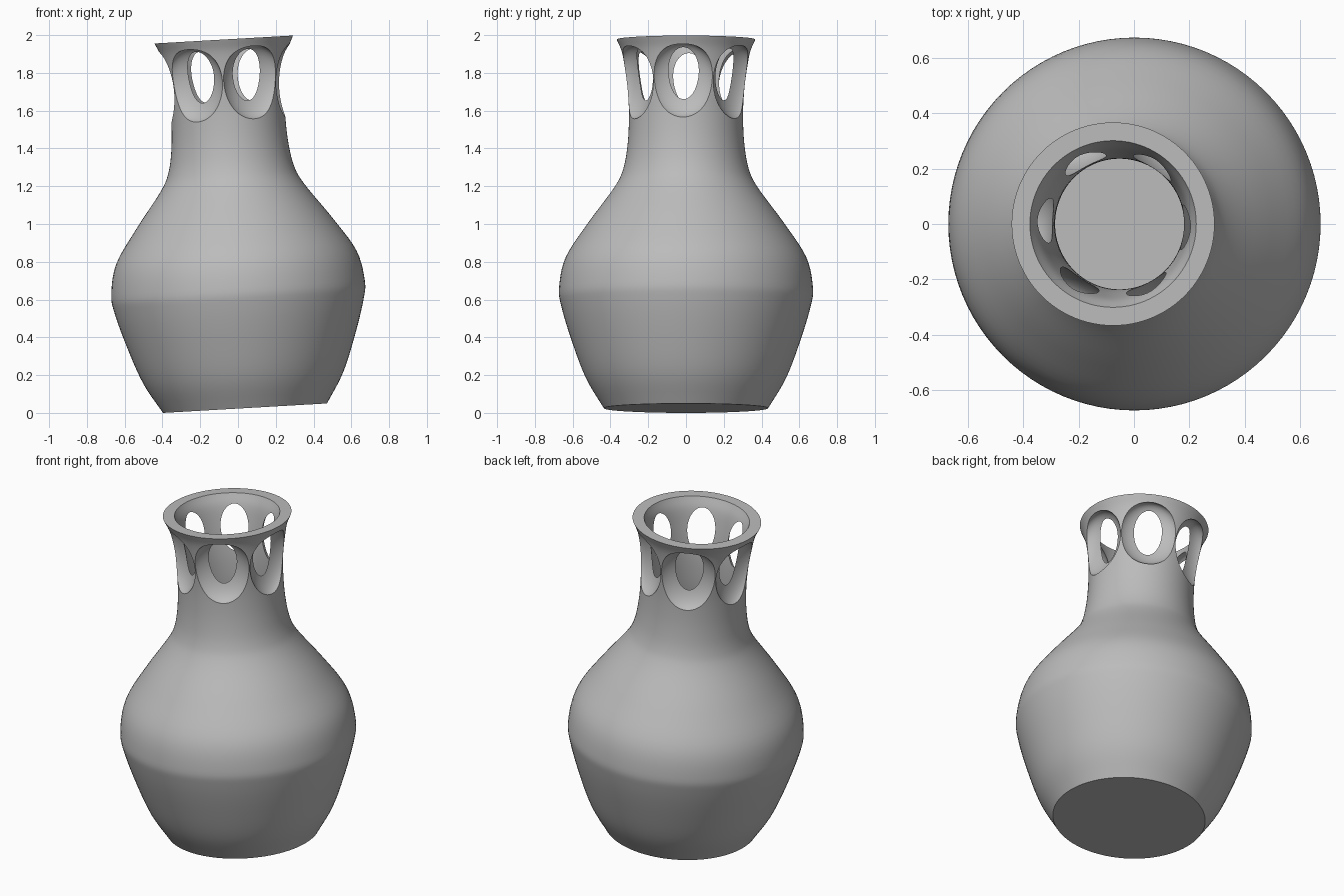
import bpy, bmesh, math
from mathutils import Matrix, Vector

cube = bpy.data.objects.get("Cube")
if cube:
    bpy.data.objects.remove(cube, do_unlink=True)

SEGMENTS = 96
HEIGHT = 1.955
WALL = 0.066
TILT = math.radians(-3.3)

clay = bpy.data.materials.new("grey_clay")
clay.use_nodes = True
grey = (0.5, 0.5, 0.5, 1)
clay.diffuse_color = grey
clay.node_tree.nodes["Principled BSDF"].inputs["Base Color"].default_value = grey


def smooth_curve(points, steps=5):
    """Catmull-Rom curve through (radius, height) points."""
    pts = [Vector(p) for p in points]
    pts = [2 * pts[0] - pts[1]] + pts + [2 * pts[-1] - pts[-2]]
    out = []
    for a, b, c, d in zip(pts, pts[1:], pts[2:], pts[3:]):
        for i in range(steps):
            t = i / steps
            out.append(0.5 * (2 * b + (c - a) * t + (2 * a - 5 * b + 4 * c - d) * t ** 2
                              + (3 * b - a - 3 * c + d) * t ** 3))
    return out + [pts[-2]]


def lathe(name, profile):
    """Closed solid of revolution; the profile starts and ends on the axis."""
    bm = bmesh.new()
    verts = [bm.verts.new((r, 0, z)) for r, z in profile]
    edges = [bm.edges.new(pair) for pair in zip(verts, verts[1:])]
    bmesh.ops.spin(bm, geom=verts + edges, cent=(0, 0, 0), axis=(0, 0, 1),
                   angle=math.tau, steps=SEGMENTS, use_merge=True)
    bmesh.ops.remove_doubles(bm, verts=bm.verts, dist=1e-5)
    bmesh.ops.recalc_face_normals(bm, faces=bm.faces)
    mesh = bpy.data.meshes.new(name)
    bm.to_mesh(mesh)
    bm.free()
    obj = bpy.data.objects.new(name, mesh)
    bpy.context.collection.objects.link(obj)
    mesh.materials.append(clay)
    return obj


# Hollow body: outer wall, flat rim, inner wall and flat floor
outer = smooth_curve([(0.435, 0), (0.53, 0.16), (0.606, 0.36), (0.66, 0.54), (0.672, 0.64),
                      (0.637, 0.8), (0.52, 0.98), (0.38, 1.17), (0.332, 1.27), (0.309, 1.4),
                      (0.302, 1.55), (0.308, 1.68), (0.323, 1.8), (0.34, 1.89),
                      (0.367, HEIGHT)])
inner = [(r - WALL, z) for r, z in reversed(outer) if z > WALL]
vase = lathe("vase_body", [(0, 0)] + [tuple(p) for p in outer] + inner
             + [(inner[-1][0], WALL), (0, WALL)])

# Ring of six scooped oval openings around the neck
bpy.context.view_layer.objects.active = vase
vase.select_set(True)
for i in range(6):
    angle = math.radians(60 * i - 3)
    bm = bmesh.new()
    shape = (Matrix.Rotation(angle, 4, 'Z') @ Matrix.Translation((0.32, 0, 1.722))
             @ Matrix.Diagonal((0.094, 0.178, 0.199, 1)))
    bmesh.ops.create_uvsphere(bm, u_segments=64, v_segments=40, radius=1, matrix=shape)
    mesh = bpy.data.meshes.new("opening_cutter")
    bm.to_mesh(mesh)
    bm.free()
    mesh.materials.append(clay)
    cutter = bpy.data.objects.new("opening_cutter", mesh)
    cutter.hide_render = True
    bpy.context.collection.objects.link(cutter)
    cut = vase.modifiers.new("opening", 'BOOLEAN')
    cut.operation = 'DIFFERENCE'
    cut.solver = 'EXACT'
    cut.object = cutter
    bpy.ops.object.modifier_apply(modifier=cut.name)
    bpy.data.objects.remove(cutter, do_unlink=True)

bpy.ops.object.shade_smooth_by_angle(angle=math.radians(30))

# The whole vase leans slightly to one side
vase.location = (0.037, 0, 0.025)
vase.rotation_euler = (0, TILT, 0)
